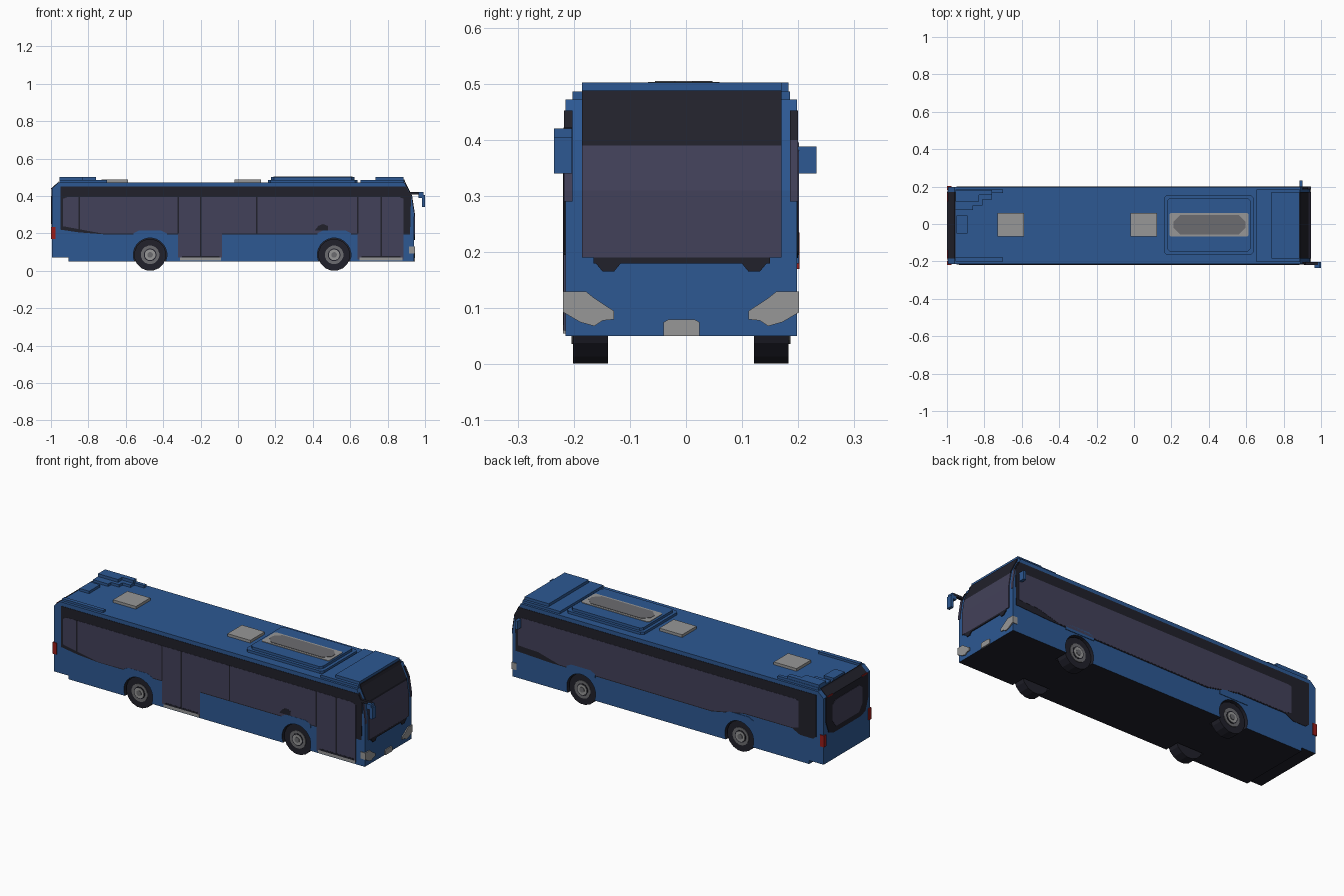
import bpy, bmesh, math
from mathutils import Matrix

cube = bpy.data.objects.get("Cube")
if cube:
    bpy.data.objects.remove(cube, do_unlink=True)


def material(name, rgb):
    m = bpy.data.materials.new(name)
    m.use_nodes = True
    m.diffuse_color = (*rgb, 1)
    bsdf = next(n for n in m.node_tree.nodes if n.type == 'BSDF_PRINCIPLED')
    bsdf.inputs["Base Color"].default_value = (*rgb, 1)
    bsdf.inputs["Roughness"].default_value = 0.7
    return m


BLUE = material("body blue", (0.026, 0.098, 0.29))
GLASS = material("tinted glass", (0.055, 0.052, 0.1))
BLACK = material("black trim", (0.015, 0.015, 0.024))
LIGHT = material("light grey", (0.31, 0.31, 0.31))
GREY = material("mid grey", (0.15, 0.15, 0.16))
RED = material("lamp red", (0.32, 0.012, 0.01))


def prism(name, pts, lo, hi, mat, axis='y'):
    """Extrude a 2D outline along an axis: y uses (x, z), x uses (y, z), z uses (x, y)."""
    place = {'y': lambda a, b: (a, lo, b), 'x': lambda a, b: (lo, a, b), 'z': lambda a, b: (a, b, lo)}[axis]
    shift = {'y': (0, hi - lo, 0), 'x': (hi - lo, 0, 0), 'z': (0, 0, hi - lo)}[axis]
    bm = bmesh.new()
    face = bm.faces.new([bm.verts.new(place(a, b)) for a, b in pts])
    ext = bmesh.ops.extrude_face_region(bm, geom=[face])
    bmesh.ops.translate(bm, vec=shift, verts=[g for g in ext["geom"] if isinstance(g, bmesh.types.BMVert)])
    bmesh.ops.recalc_face_normals(bm, faces=bm.faces)
    return finish(name, bm, mat)


def finish(name, bm, *mats):
    me = bpy.data.meshes.new(name)
    bm.to_mesh(me)
    bm.free()
    for m in mats:
        me.materials.append(m)
    ob = bpy.data.objects.new(name, me)
    bpy.context.collection.objects.link(ob)
    return ob


def box(name, x, y, z, mat):
    return prism(name, [(x[0], z[0]), (x[1], z[0]), (x[1], z[1]), (x[0], z[1])], y[0], y[1], mat)


def cylinder(name, x, z, r, y0, y1, mat, sides=16):
    turn = [(i + 0.5) * 2 * math.pi / sides for i in range(sides)]
    return prism(name, [(x + r * math.cos(a), z + r * math.sin(a)) for a in turn], y0, y1, mat)


def front_strip(name, path, y0, y1, mat, t=0.005):
    """Thin plate following the raked front or rear, given as an (x, z) path."""
    return prism(name, path + [(x + t, z) for x, z in reversed(path)], y0, y1, mat)


Y0, Y1, MID = -0.215, 0.198, -0.0085
WHEELS_X = {"rear": -0.47, "front": 0.514}

# Body shell with raked front, black underside and wheel arches
body = prism("body", [(-0.905, 0.05), (0.94, 0.05), (0.94, 0.31), (0.926, 0.40), (0.89, 0.472),
                      (-0.96, 0.472), (-0.995, 0.44), (-0.995, 0.07), (-0.905, 0.07)], Y0, Y1, BLUE)
body.data.materials.append(BLACK)
for p in body.data.polygons:
    p.material_index = 1 if p.normal.z < -0.9 else 0
for wx in WHEELS_X.values():
    for lo, hi in ((Y0 - 0.02, -0.13), (0.112, Y1 + 0.02)):
        cutter = cylinder("arch_cutter", wx, 0.085, 0.09, lo, hi, BLUE, 24)
        cutter.data.materials.append(BLACK)
        cutter.hide_render = True
        for p in cutter.data.polygons:
            p.material_index = 1
        mod = body.modifiers.new("arch", 'BOOLEAN')
        mod.operation, mod.object, mod.solver = 'DIFFERENCE', cutter, 'EXACT'
        bpy.context.view_layer.objects.active = body
        bpy.ops.object.modifier_apply(modifier="arch")
        bpy.data.objects.remove(cutter, do_unlink=True)

# Wheels: tyre, rim, dark ring, hub
for end, wx in WHEELS_X.items():
    for side, inner, s in (("right", -0.139, -1), ("left", 0.121, 1)):
        n = f"{end}_{side}"
        out = inner + s * 0.062
        cylinder(n + "_tyre", wx, 0.085, 0.0855, min(inner, out), max(inner, out), BLACK)
        for part, r, t, m in (("rim", 0.05, 0.003, GREY), ("rim_ring", 0.034, 0.005, BLACK),
                              ("rim_disc", 0.029, 0.007, LIGHT), ("hub", 0.015, 0.010, GREY)):
            e = out + s * t
            cylinder(f"{n}_{part}", wx, 0.085, r, min(out, e), max(out, e), m)

# Right side: dark surround, one glass outline dropping into both doors
prism("right_window_surround",
      [(-0.95, 0.45), (-0.95, 0.22), (-0.85, 0.205), (-0.72, 0.195), (0.4, 0.195), (0.92, 0.195),
       (0.925, 0.40), (0.90, 0.45)], Y0 - 0.002, Y0, BLACK)
prism("right_glass",
      [(-0.935, 0.385), (-0.935, 0.238), (-0.85, 0.222), (-0.72, 0.198), (-0.56, 0.2), (-0.32, 0.2),
       (-0.32, 0.07), (-0.085, 0.07), (-0.085, 0.2), (0.64, 0.2), (0.64, 0.06), (0.885, 0.06),
       (0.885, 0.385), (0.86, 0.395), (-0.91, 0.395)], Y0 - 0.003, Y0, GLASS)
for i, (x, z) in enumerate(((-0.85, 0.21), (-0.2, 0.08), (0.1, 0.2), (0.765, 0.07), (-0.32, 0.2), (0.64, 0.2))):
    box(f"right_window_divider_{i}", (x - 0.004, x + 0.004), (Y0 - 0.004, Y0), (z, 0.395), BLACK)
for i, (a, b) in enumerate(((-0.31, -0.09), (0.65, 0.88))):
    box(f"door_sill_{i}", (a, b), (Y0 - 0.004, Y0), (0.055, 0.07), LIGHT)
    box(f"door_bottom_seal_{i}", (a + 0.01, b - 0.01), (Y0 - 0.004, Y0), (0.07, 0.08), BLACK)
prism("right_window_notch", [(0.41, 0.215), (0.48, 0.215), (0.48, 0.24), (0.455, 0.25), (0.43, 0.24)],
      Y0 - 0.004, Y0, BLACK)

# Blue raised lips over the wheel arches
for end, wx in WHEELS_X.items():
    for side, lo, hi in (("right", Y0 - 0.004, Y0), ("left", Y1, Y1 + 0.003)):
        prism(f"{end}_{side}_arch_panel",
              [(wx - 0.09, 0.18), (wx + 0.09, 0.18), (wx + 0.09, 0.2), (wx + 0.06, 0.215), (wx - 0.06, 0.215),
               (wx - 0.09, 0.2)], lo, hi, BLUE)

# Left side: continuous window band with a broad dark rear column
prism("left_window_surround",
      [(-0.95, 0.45), (-0.95, 0.215), (-0.93, 0.2), (-0.85, 0.2), (-0.8, 0.225), (-0.5, 0.225), (-0.3, 0.185),
       (0.7, 0.19), (0.92, 0.2), (0.925, 0.40), (0.90, 0.45)], Y1, Y1 + 0.002, BLACK)
prism("left_glass",
      [(-0.84, 0.39), (-0.84, 0.24), (-0.8, 0.23), (-0.5, 0.23), (-0.3, 0.19), (0.65, 0.195), (0.78, 0.23),
       (0.905, 0.235), (0.905, 0.38), (0.88, 0.395), (-0.82, 0.395)], Y1, Y1 + 0.003, GLASS)

# Windscreen, destination panel, wipers
front_strip("windscreen_glass", [(0.94, 0.19), (0.94, 0.31), (0.9276, 0.39)], -0.185, 0.17, GLASS)
front_strip("destination_panel", [(0.9276, 0.39), (0.926, 0.40), (0.89, 0.472), (0.885, 0.488)],
            -0.185, 0.17, BLACK)
front_strip("windscreen_base", [(0.94, 0.18), (0.94, 0.193)], -0.165, 0.15, BLACK)
for side, s in (("right", -1), ("left", 1)):
    c = MID + s * 0.13
    prism(side + "_wiper", [(c - 0.024, 0.182), (c - 0.01, 0.165), (c + 0.01, 0.165), (c + 0.024, 0.182)],
          0.94, 0.945, BLACK, 'x')
    # Headlamp sweeping to the outer corner
    lamp = [(0.209, 0.13), (0.17, 0.13), (0.155, 0.118), (0.12, 0.095), (0.12, 0.08), (0.14, 0.078),
            (0.155, 0.068), (0.18, 0.075), (0.209, 0.092)]
    prism(side + "_headlamp", [(MID + s * y, z) for y, z in lamp], 0.94, 0.946, LIGHT, 'x')
    edge = (Y0 - 0.004, Y0) if s < 0 else (Y1, Y1 + 0.003)
    box(side + "_headlamp_side", (0.915, 0.944), edge, (0.092, 0.13), LIGHT)
    # Glass wrapping the front corners
    a, b = sorted((MID + s * 0.194, MID + s * 0.2085))
    front_strip(side + "_corner_glass", [(0.94, 0.29), (0.94, 0.31), (0.926, 0.40)], a, b, GLASS, 0.003)
    front_strip(side + "_corner_trim", [(0.926, 0.40), (0.90, 0.452)], a, b, BLACK, 0.003)
    # Tail lamps
    a, b = sorted((MID + s * 0.19, MID + s * 0.211))
    box(side + "_tail_lamp", (-1.0, -0.975), (a, b), (0.17, 0.235), RED)
    a, b = sorted((MID + s * 0.13, MID + s * 0.175))
    box(side + "_high_brake_lamp", (-1.0, -0.99), (a, b), (0.437, 0.443), RED)
prism("number_plate_panel", [(-0.04, 0.05), (0.024, 0.05), (0.024, 0.075), (0.015, 0.08), (-0.031, 0.08),
                             (-0.04, 0.075)], 0.94, 0.946, LIGHT, 'x')

# Rear window and sloping black top edge
prism("rear_window_surround", [(-0.195, 0.44), (-0.195, 0.30), (-0.17, 0.235), (-0.13, 0.22), (0.115, 0.22),
                               (0.155, 0.235), (0.18, 0.30), (0.18, 0.44)], -0.998, -0.995, BLACK, 'x')
prism("rear_glass", [(-0.14, 0.38), (-0.14, 0.29), (-0.11, 0.25), (0.095, 0.25), (0.125, 0.29), (0.125, 0.38),
                     (0.095, 0.4), (-0.11, 0.4)], -1.0, -0.995, GLASS, 'x')
front_strip("rear_top_trim", [(-0.995, 0.44), (-0.96, 0.472), (-0.955, 0.478)], -0.185, 0.17, BLACK, -0.004)

# Roof: front fairing, rear fairing, rail, small box
box("front_fairing_low", (0.655, 0.887), (-0.202, 0.185), (0.47, 0.486), BLUE)
box("front_fairing_high", (0.735, 0.885), (-0.185, 0.17), (0.486, 0.502), BLUE)
prism("rear_fairing", [(-0.955, 0.185), (-0.7, 0.185), (-0.7, 0.165), (-0.76, 0.165), (-0.76, 0.13),
                       (-0.81, 0.13), (-0.81, 0.1), (-0.86, 0.1), (-0.86, 0.075), (-0.955, 0.075)],
      0.47, 0.486, BLUE, 'z')
prism("rear_fairing_top", [(-0.955, 0.183), (-0.76, 0.183), (-0.76, 0.155), (-0.83, 0.155), (-0.83, 0.12),
                           (-0.955, 0.12)], 0.486, 0.502, BLUE, 'z')
box("rear_roof_rail", (-0.955, -0.7), (-0.2, -0.178), (0.47, 0.484), BLUE)
box("rear_roof_box", (-0.95, -0.89), (-0.052, 0.045), (0.47, 0.486), BLUE)

# Roof hatches and climate unit
for i, x in enumerate((-0.73, -0.018)):
    box(f"roof_hatch_{i}", (x, x + 0.142), (-0.068, 0.06), (0.47, 0.487), LIGHT)


def chamfered(x0, x1, y0, y1, c):
    return [(x0 + c, y0), (x1 - c, y0), (x1, y0 + c), (x1, y1 - c), (x1 - c, y1), (x0 + c, y1),
            (x0, y1 - c), (x0, y0 + c)]


prism("climate_unit_base", chamfered(0.16, 0.64, -0.165, 0.155, 0.015), 0.47, 0.486, BLUE, 'z')
prism("climate_unit_top", chamfered(0.177, 0.622, -0.148, 0.14, 0.015), 0.486, 0.5, BLUE, 'z')
prism("climate_unit_plate", chamfered(0.19, 0.613, -0.068, 0.06, 0.008), 0.5, 0.503, LIGHT, 'z')
prism("climate_unit_grille", chamfered(0.21, 0.597, -0.055, 0.047, 0.035), 0.503, 0.505, GREY, 'z')

# Mirrors
box("right_mirror_arm", (0.91, 0.985), (-0.218, -0.203), (0.408, 0.422), BLACK)
box("right_mirror_bracket", (0.965, 0.993), (-0.235, -0.203), (0.39, 0.42), BLUE)
box("right_mirror", (0.983, 1.0), (-0.235, -0.203), (0.34, 0.405), BLUE)
box("left_mirror", (0.885, 0.902), (0.2, 0.233), (0.34, 0.388), BLUE)
